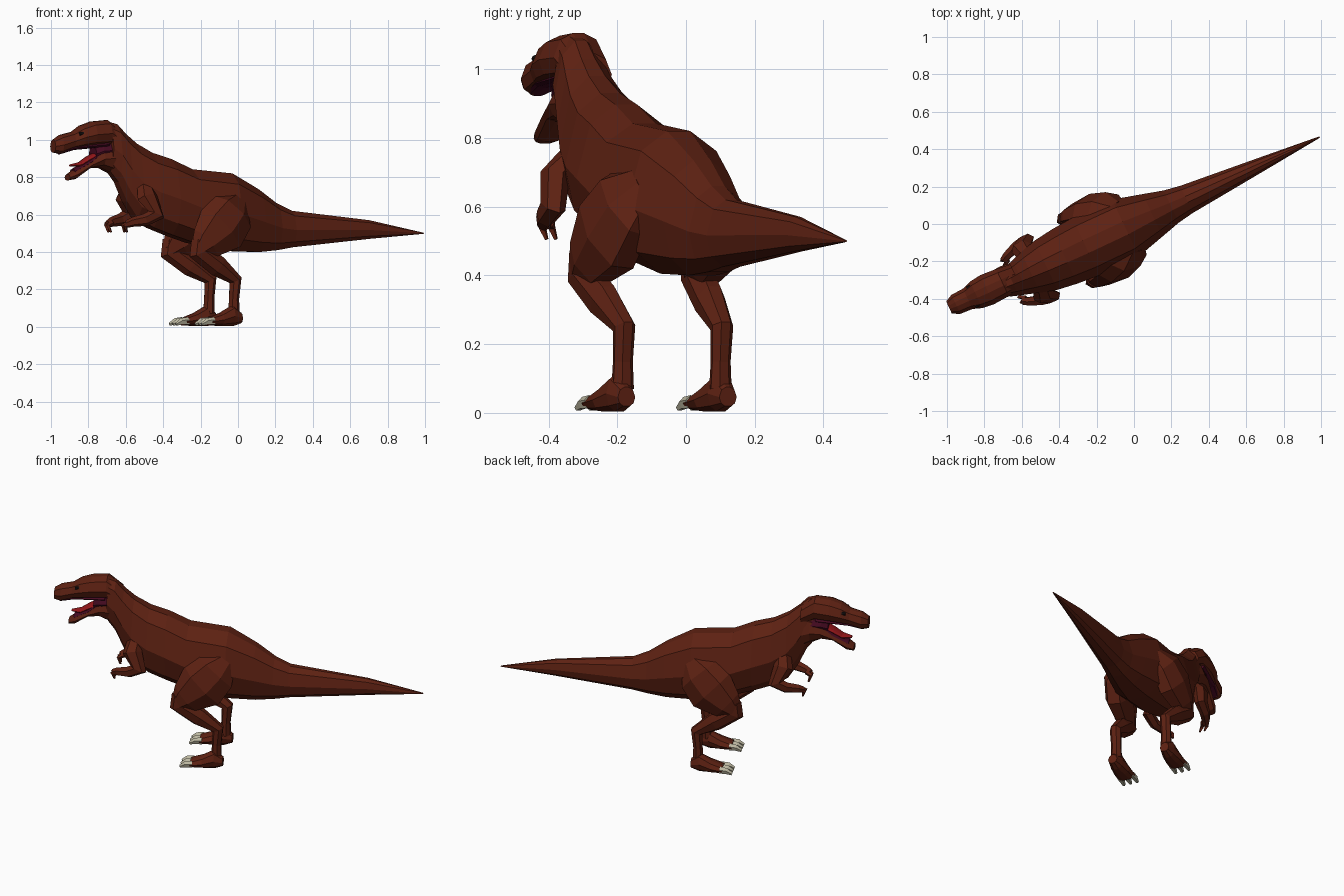
import bpy, bmesh, math
from mathutils import Vector, Matrix

TURN = Matrix.Rotation(math.radians(25.1), 4, 'Z')   # whole animal stands at an angle


def material(name, rgb):
    m = bpy.data.materials.new(name)
    m.diffuse_color = (*rgb, 1)
    return m


SKIN = material("skin", (0.11, 0.015, 0.006))
CLAW = material("claw", (0.50, 0.47, 0.35))
MOUTH = material("mouth", (0.06, 0.003, 0.015))
TONGUE = material("tongue", (0.30, 0.008, 0.01))
DARK = material("eye", (0.008, 0.006, 0.006))


def skin_rings(name, rings, mat):
    """Join rings of points into one closed flat-shaded mesh."""
    bm = bmesh.new()
    loops = [[bm.verts.new(p) for p in r] for r in rings]
    n = len(loops[0])
    for a, b in zip(loops, loops[1:]):
        for i in range(n):
            j = (i + 1) % n
            bm.faces.new((a[i], a[j], b[j], b[i]))
    bm.faces.new(loops[0])
    bm.faces.new(loops[-1])
    bmesh.ops.recalc_face_normals(bm, faces=bm.faces)
    bm.transform(TURN)
    me = bpy.data.meshes.new(name)
    bm.to_mesh(me)
    bm.free()
    me.materials.append(mat)
    ob = bpy.data.objects.new(name, me)
    bpy.context.collection.objects.link(ob)
    return ob


HALF = [(0.22, 1), (0.72, 0.86), (1, 0.47), (0.8, 0.15), (0.35, 0)]
SECTION = HALF + [(-w, h) for w, h in reversed(HALF)]


def loft(name, stations, mat=SKIN, shift=0.0):
    """Stations along the body: (position, top, bottom, half width)."""
    skin_rings(name, [[(s, shift + w * u, zb + (zt - zb) * h) for u, h in SECTION]
                      for s, zt, zb, w in stations], mat)


def limb(name, side, path, mat=SKIN, sides=7):
    """Path points: (x, y, z, radius fore-aft, radius sideways)."""
    pts = [Vector(p[:3]) for p in path]
    rings = []
    for i, p in enumerate(path):
        t = Vector((0, 0, 0))
        if i > 0:
            t += (pts[i] - pts[i - 1]).normalized()
        if i < len(pts) - 1:
            t += (pts[i + 1] - pts[i]).normalized()
        t.normalize()
        v = (Vector((0, 1, 0)) - t * t.y).normalized()
        u = v.cross(t)
        ring = []
        for k in range(sides):
            a = 2 * math.pi * k / sides
            q = pts[i] + u * p[3] * math.cos(a) + v * p[4] * math.sin(a)
            ring.append((q.x, q.y * side, q.z))
        rings.append(ring)
    skin_rings(name, rings, mat)


# Torso, neck and tail
loft("body", [
    (-0.765, 1.095, 0.83, 0.07), (-0.72, 1.082, 0.775, 0.085), (-0.67, 1.03, 0.67, 0.1),
    (-0.61, 0.98, 0.58, 0.12), (-0.52, 0.93, 0.53, 0.145), (-0.41, 0.897, 0.49, 0.16),
    (-0.285, 0.842, 0.45, 0.17), (-0.05, 0.82, 0.405, 0.168), (0.11, 0.735, 0.40, 0.125),
    (0.22, 0.66, 0.41, 0.095), (0.31, 0.62, 0.425, 0.08), (0.77, 0.57, 0.47, 0.036),
    (1.095, 0.503, 0.497, 0.004)])

# Upper head, running back into the neck
HEAD = 0.015
loft("upper_head", [
    (-0.69, 1.045, 0.93, 0.07), (-0.77, 1.105, 0.97, 0.08), (-0.86, 1.097, 0.965, 0.086),
    (-0.925, 1.075, 0.957, 0.078), (-0.975, 1.042, 0.95, 0.06), (-1.045, 1.025, 0.925, 0.056),
    (-1.085, 1.0, 0.932, 0.036)], shift=HEAD)

# Lower jaw
loft("lower_jaw", [
    (-0.68, 0.98, 0.78, 0.075), (-0.745, 0.99, 0.82, 0.084), (-0.81, 0.95, 0.85, 0.078),
    (-0.88, 0.885, 0.848, 0.064), (-0.96, 0.842, 0.79, 0.052), (-1.0, 0.815, 0.783, 0.036)],
    shift=HEAD)

# Mouth lining and tongue
loft("mouth_back", [(-0.75, 0.99, 0.90, 0.07), (-0.81, 0.985, 0.90, 0.066),
                    (-0.85, 0.975, 0.88, 0.05)], MOUTH, HEAD)
loft("palate", [(-0.78, 0.99, 0.962, 0.07), (-0.97, 0.97, 0.945, 0.048),
                (-1.05, 0.95, 0.922, 0.03)], MOUTH, HEAD)
loft("jaw_lining", [(-0.80, 0.963, 0.93, 0.055), (-0.88, 0.892, 0.87, 0.05),
                    (-0.97, 0.842, 0.82, 0.036)], MOUTH, HEAD)
loft("tongue", [(-0.78, 0.962, 0.93, 0.045), (-0.88, 0.912, 0.885, 0.042),
                (-0.93, 0.88, 0.855, 0.033), (-0.985, 0.868, 0.858, 0.012)], TONGUE, HEAD)

for side, word in ((-1, "right"), (1, "left")):
    # Eye under a low brow
    loft(word + "_eye", [(-0.93, 1.045, 1.022, 0.012), (-0.955, 1.04, 1.022, 0.012)],
         DARK, HEAD + side * 0.052)

    # Leg: thigh, then shin down to the heel
    limb(word + "_thigh", side, [
        (-0.05, 0.105, 0.665, 0.07, 0.045), (-0.105, 0.145, 0.605, 0.135, 0.08),
        (-0.18, 0.165, 0.525, 0.155, 0.085), (-0.275, 0.178, 0.445, 0.1, 0.062),
        (-0.325, 0.182, 0.40, 0.05, 0.04)])
    limb(word + "_lower_leg", side, [
        (-0.30, 0.182, 0.46, 0.06, 0.045), (-0.31, 0.182, 0.40, 0.066, 0.045),
        (-0.20, 0.17, 0.325, 0.058, 0.045), (-0.09, 0.157, 0.25, 0.037, 0.034),
        (-0.098, 0.157, 0.15, 0.028, 0.03), (-0.10, 0.157, 0.07, 0.032, 0.034)])

    # Foot with three claws
    loft(word + "_foot", [
        (-0.06, 0.075, 0.02, 0.028), (-0.11, 0.115, 0.004, 0.042),
        (-0.18, 0.075, 0.004, 0.054), (-0.25, 0.048, 0.008, 0.056)], shift=side * 0.163)
    for k in (-1, 0, 1):
        y = 0.163 + 0.037 * k
        limb(f"{word}_toe_claw_{k + 2}", side, [
            (-0.235, y, 0.030, 0.022, 0.018), (-0.275, y + 0.003 * k, 0.028, 0.019, 0.016),
            (-0.308, y + 0.005 * k, 0.013, 0.009, 0.009)], CLAW, 5)

    # Short arm with two fingers
    limb(word + "_arm", side, [
        (-0.595, 0.095, 0.74, 0.045, 0.035), (-0.60, 0.14, 0.69, 0.058, 0.042),
        (-0.56, 0.165, 0.60, 0.05, 0.034), (-0.62, 0.158, 0.572, 0.034, 0.03),
        (-0.685, 0.135, 0.56, 0.026, 0.025), (-0.715, 0.12, 0.548, 0.02, 0.02)], SKIN, 6)
    for k in (-1, 1):
        limb(f"{word}_finger_{k + 2}", side, [
            (-0.69, 0.125 + 0.014 * k, 0.555, 0.016, 0.012),
            (-0.722, 0.108 + 0.015 * k, 0.54, 0.013, 0.011),
            (-0.71, 0.1 + 0.015 * k, 0.505, 0.006, 0.006)], SKIN, 4)
